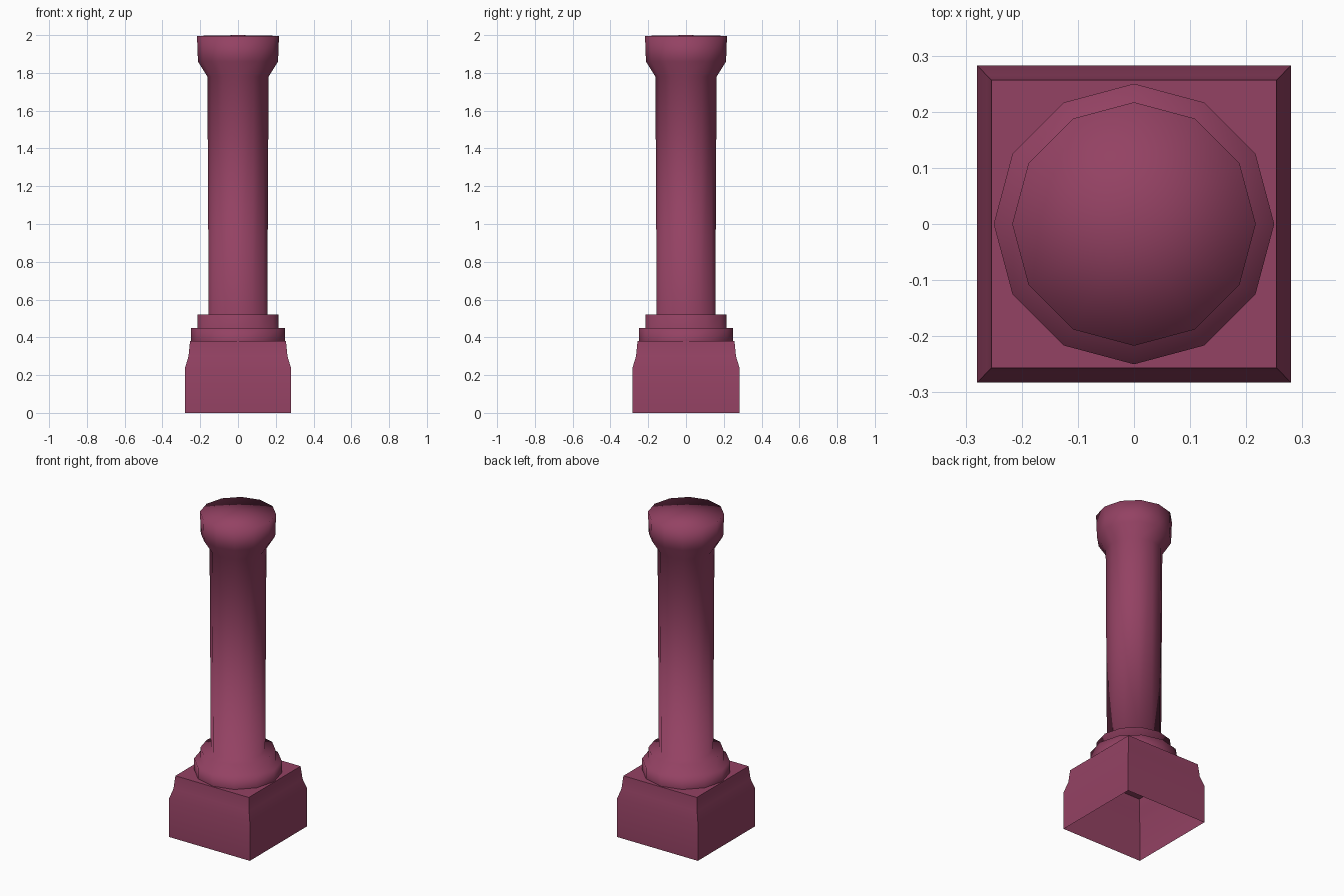
import bpy
import bmesh
from math import cos, sin, tau, pi, sqrt, radians

cube = bpy.data.objects.get("Cube")
if cube:
    bpy.data.objects.remove(cube, do_unlink=True)

# Single stone colour
stone = bpy.data.materials.new("plum_stone")
stone.use_nodes = True
colour = (0.295, 0.054, 0.125, 1.0)
stone.diffuse_color = colour
stone.node_tree.nodes["Principled BSDF"].inputs["Base Color"].default_value = colour


def revolve(name, profile, sides, turn=0.0, scale=(1.0, 1.0), smooth_angle=180):
    """Spin (radius, height) points into a closed-top, open-bottom solid."""
    bm = bmesh.new()
    rings = []
    for r, z in profile:
        if r == 0:
            rings.append([bm.verts.new((0, 0, z))])
            continue
        angles = [turn + tau * i / sides for i in range(sides)]
        rings.append([bm.verts.new((r * cos(a) * scale[0], r * sin(a) * scale[1], z))
                      for a in angles])
    for low, high in zip(rings, rings[1:]):
        for i in range(sides):
            j = (i + 1) % sides
            if len(high) == 1:
                bm.faces.new((low[i], low[j], high[0]))
            else:
                bm.faces.new((low[i], low[j], high[j], high[i]))
    if len(rings[-1]) > 1:
        bm.faces.new(rings[-1])
    mesh = bpy.data.meshes.new(name)
    bm.to_mesh(mesh)
    bm.free()
    mesh.materials.append(stone)
    obj = bpy.data.objects.new(name, mesh)
    bpy.context.collection.objects.link(obj)
    bpy.ops.object.select_all(action="DESELECT")
    obj.select_set(True)
    bpy.context.view_layer.objects.active = obj
    if smooth_angle < 180:
        bpy.ops.object.shade_smooth_by_angle(angle=radians(smooth_angle))
    else:
        bpy.ops.object.shade_smooth()
    return obj


# Square plinth with tapered shoulders, hollow underneath
revolve("plinth", [(0.28, 0), (0.28, 0.24), (0.262, 0.30), (0.254, 0.38)],
        sides=4, turn=pi / 4, scale=(sqrt(2), sqrt(2) * 1.01), smooth_angle=60)

# Two stepped rings, tapered shaft and flared capital in one soft-shaded skin
revolve("column", [(0.25, 0.38), (0.25, 0.45), (0.214, 0.45), (0.214, 0.52),
                   (0.155, 0.52), (0.162, 1.78), (0.212, 1.86),
                   (0.217, 1.996), (0, 2.0)], sides=12)
